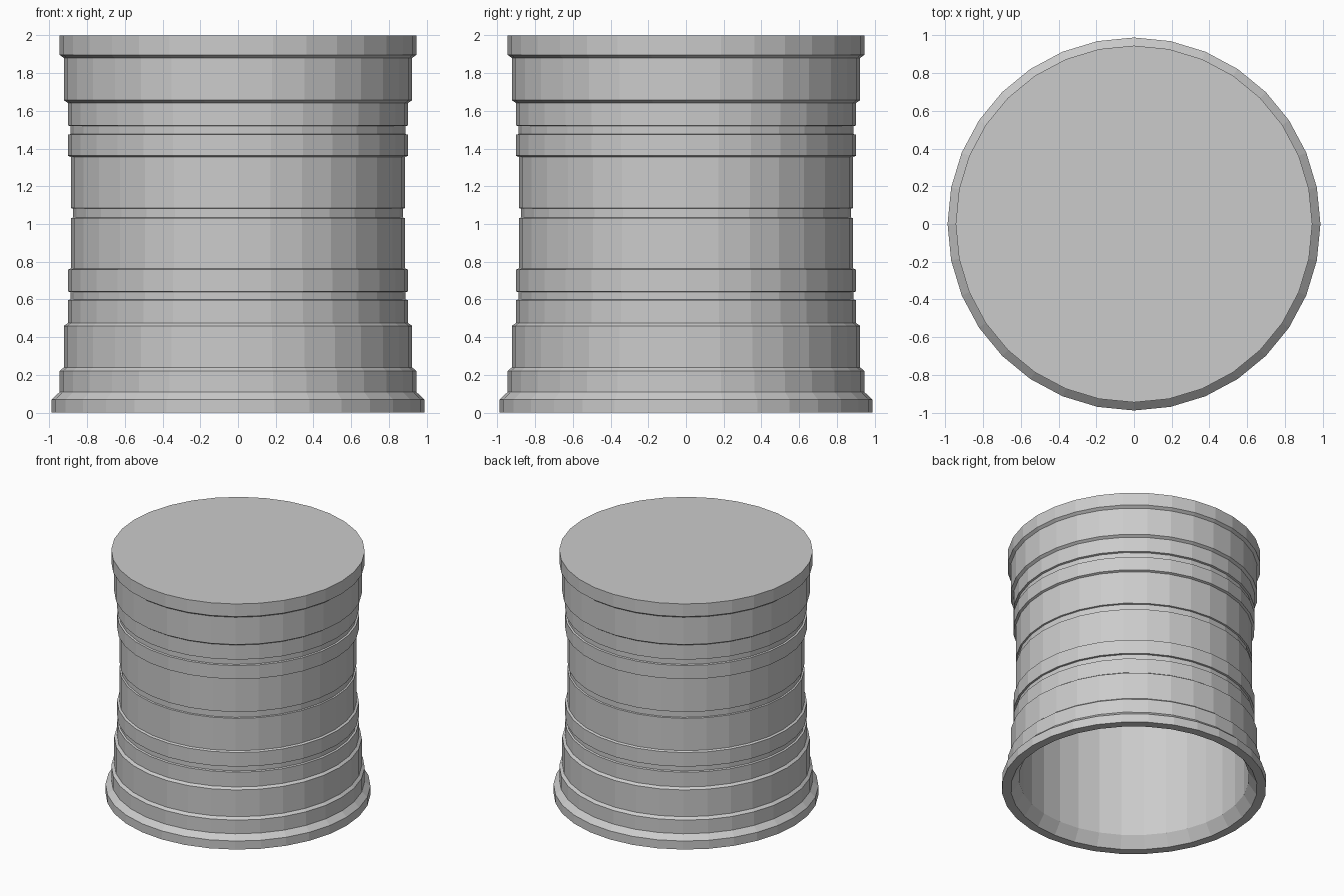
import bpy, bmesh, math

if "Cube" in bpy.data.objects:
    bpy.data.objects.remove(bpy.data.objects["Cube"])

SIDES = 32

grey = bpy.data.materials.new("plain grey")
grey.diffuse_color = (0.6, 0.6, 0.6, 1)
grey.use_nodes = True
grey.node_tree.nodes["Principled BSDF"].inputs["Base Color"].default_value = grey.diffuse_color

# (radius, height) profile: inner wall from the ceiling down, then outer wall up
profile = [
    (0.86, 1.93), (0.86, 0.09), (0.92, 0.0),          # hollow inside
    (0.988, 0.0), (0.988, 0.07), (0.945, 0.11),       # foot
    (0.945, 0.222), (0.923, 0.24),                    # lower bands
    (0.923, 0.46), (0.902, 0.475),
    (0.902, 0.596), (0.887, 0.60), (0.887, 0.64), (0.902, 0.642),  # groove
    (0.902, 0.758), (0.885, 0.765),
    (0.885, 1.031), (0.873, 1.034), (0.873, 1.081), (0.885, 1.084),  # middle groove
    (0.885, 1.355), (0.902, 1.362),
    (0.902, 1.473), (0.887, 1.476), (0.887, 1.518), (0.902, 1.522),  # upper groove
    (0.902, 1.642), (0.923, 1.656),                   # upper bands
    (0.923, 1.88), (0.945, 1.896),
    (0.945, 2.0),
]


def lathe(name, points, material):
    """Turn a profile around z, closing both ends with flat caps."""
    bm = bmesh.new()
    rings = []
    for r, z in points:
        rings.append([bm.verts.new((r * math.cos(2 * math.pi * i / SIDES),
                                    r * math.sin(2 * math.pi * i / SIDES), z))
                      for i in range(SIDES)])
    for a, b in zip(rings, rings[1:]):
        for i in range(SIDES):
            j = (i + 1) % SIDES
            bm.faces.new((a[i], a[j], b[j], b[i]))
    bm.faces.new(rings[-1])
    bm.faces.new(list(reversed(rings[0])))
    bmesh.ops.recalc_face_normals(bm, faces=bm.faces[:])
    mesh = bpy.data.meshes.new(name)
    bm.to_mesh(mesh)
    bm.free()
    mesh.materials.append(material)
    obj = bpy.data.objects.new(name, mesh)
    bpy.context.collection.objects.link(obj)
    return obj


# Hollow banded drum, open underneath
lathe("banded_drum", profile, grey)
